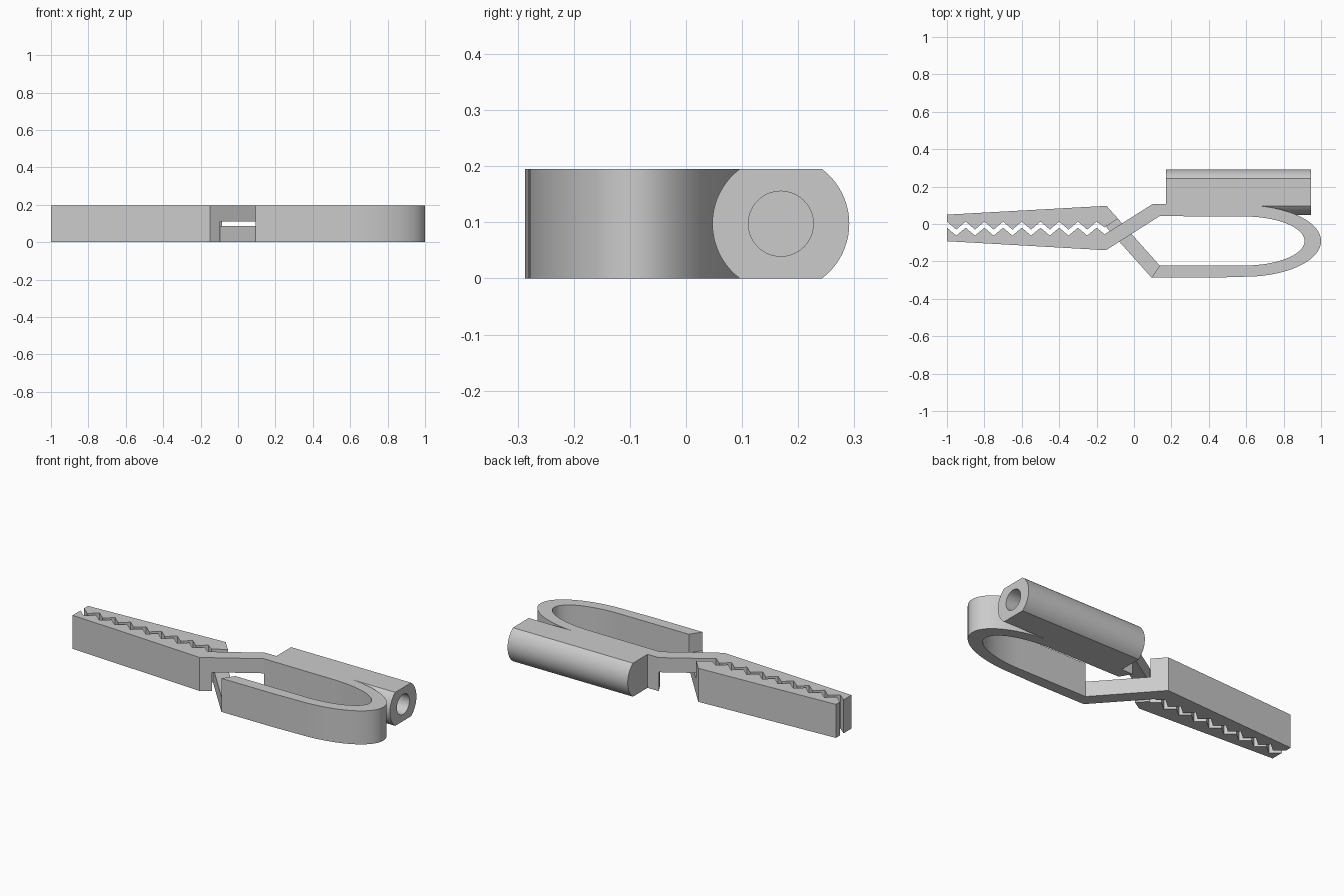
import bpy, bmesh
from math import sin, cos, pi, asin, radians
from mathutils import Vector

if "Cube" in bpy.data.objects:
    bpy.data.objects.remove(bpy.data.objects["Cube"])

H = 0.195                      # height of the clip
MID = H / 2
PITCH, TEETH = 0.1, 8          # jaw teeth

grey = bpy.data.materials.new("light_grey")
grey.use_nodes = True
grey.diffuse_color = (0.6, 0.6, 0.6, 1)
grey.node_tree.nodes["Principled BSDF"].inputs["Base Color"].default_value = (0.6, 0.6, 0.6, 1)


def prism(name, points, offset):
    """Extrude a closed outline of 3D points along an offset."""
    bm = bmesh.new()
    face = bm.faces.new([bm.verts.new(p) for p in points])
    ext = bmesh.ops.extrude_face_region(bm, geom=[face])["geom"]
    bmesh.ops.translate(bm, vec=Vector(offset), verts=[v for v in ext if isinstance(v, bmesh.types.BMVert)])
    bmesh.ops.recalc_face_normals(bm, faces=bm.faces)
    mesh = bpy.data.meshes.new(name)
    bm.to_mesh(mesh)
    bm.free()
    mesh.materials.append(grey)
    obj = bpy.data.objects.new(name, mesh)
    bpy.context.collection.objects.link(obj)
    return obj


def plate(name, outline, z0=0.0, z1=H):
    return prism(name, [(x, y, z0) for x, y in outline], (0, 0, z1 - z0))


def combine(body, part, operation):
    mod = body.modifiers.new(part.name, "BOOLEAN")
    mod.object, mod.operation, mod.solver = part, operation, "EXACT"
    bpy.context.view_layer.objects.active = body
    bpy.ops.object.modifier_apply(modifier=mod.name)
    bpy.data.objects.remove(part)


def teeth(high, low):
    """Zigzag edge running from the tip towards the pivot."""
    return [(-1 + i * PITCH / 2, low if i % 2 else high) for i in range(2 * TEETH + 1)]


def arc(cx, cy, rx, ry, a0, a1, n):
    angles = [a0 + (a1 - a0) * i / n for i in range(n + 1)]
    return [(cx + rx * cos(a), cy + ry * sin(a)) for a in angles]


# Spring loop: outer edge, then inner edge back
outer = arc(0.59, -0.091, 0.41, 0.191, -pi / 2, pi / 2, 40)
inner = arc(0.59, -0.091, 0.322, 0.131, pi / 2, -pi / 2, 40)
body = plate("clip_body", [(0.094, -0.287), (0.42, -0.287)] + outer
             + [(0.172, 0.108), (0.1, 0.107), (0.137, 0.042)] + inner + [(0.137, -0.222)])

# Toothed jaws
back_jaw = plate("back_jaw", teeth(0.013, -0.03) + [(-0.157, -0.018), (-0.147, -0.011),
                 (-0.085, 0.028), (-0.147, 0.097), (-1, 0.05)])
front_jaw = plate("front_jaw", teeth(-0.02, -0.062) + [(-0.155, -0.056), (-0.147, -0.048),
                  (-0.095, -0.1055), (-0.15, -0.14), (-1, -0.092)])

# Crossing half-height arms, each sunk into its jaw and the spring
lower_arm = plate("lower_arm", [(-0.147, 0.097), (0.137, -0.222), (0.16, -0.25),
                  (0.094, -0.287), (-0.147, -0.018), (-0.2, 0.04)], 0, 0.087)
upper_arm = plate("upper_arm", [(-0.15, -0.14), (0.137, 0.042), (0.15, 0.08),
                  (0.1, 0.107), (-0.147, -0.049), (-0.2, -0.1)], 0.11, H)

# Socket: round bar with flattened top and bottom, along x
R, CY = 0.122, 0.169
flat = asin(MID / R)
profile = arc(CY, MID, R, R, -flat, flat, 20) + arc(CY, MID, R, R, pi - flat, pi + flat, 20)
socket = prism("socket", [(0.172, y, z) for y, z in profile], (0.773, 0, 0))

for part in (socket, back_jaw, front_jaw, lower_arm, upper_arm):
    combine(body, part, "UNION")

# Blind bore in the socket end
bore = prism("bore", [(0.345, y, z) for y, z in arc(CY, MID, 0.058, 0.058, 0, 2 * pi, 40)[:-1]], (0.7, 0, 0))
combine(body, bore, "DIFFERENCE")

bpy.ops.object.select_all(action="DESELECT")
body.select_set(True)
bpy.context.view_layer.objects.active = body
bpy.ops.object.shade_smooth_by_angle(angle=radians(25))
